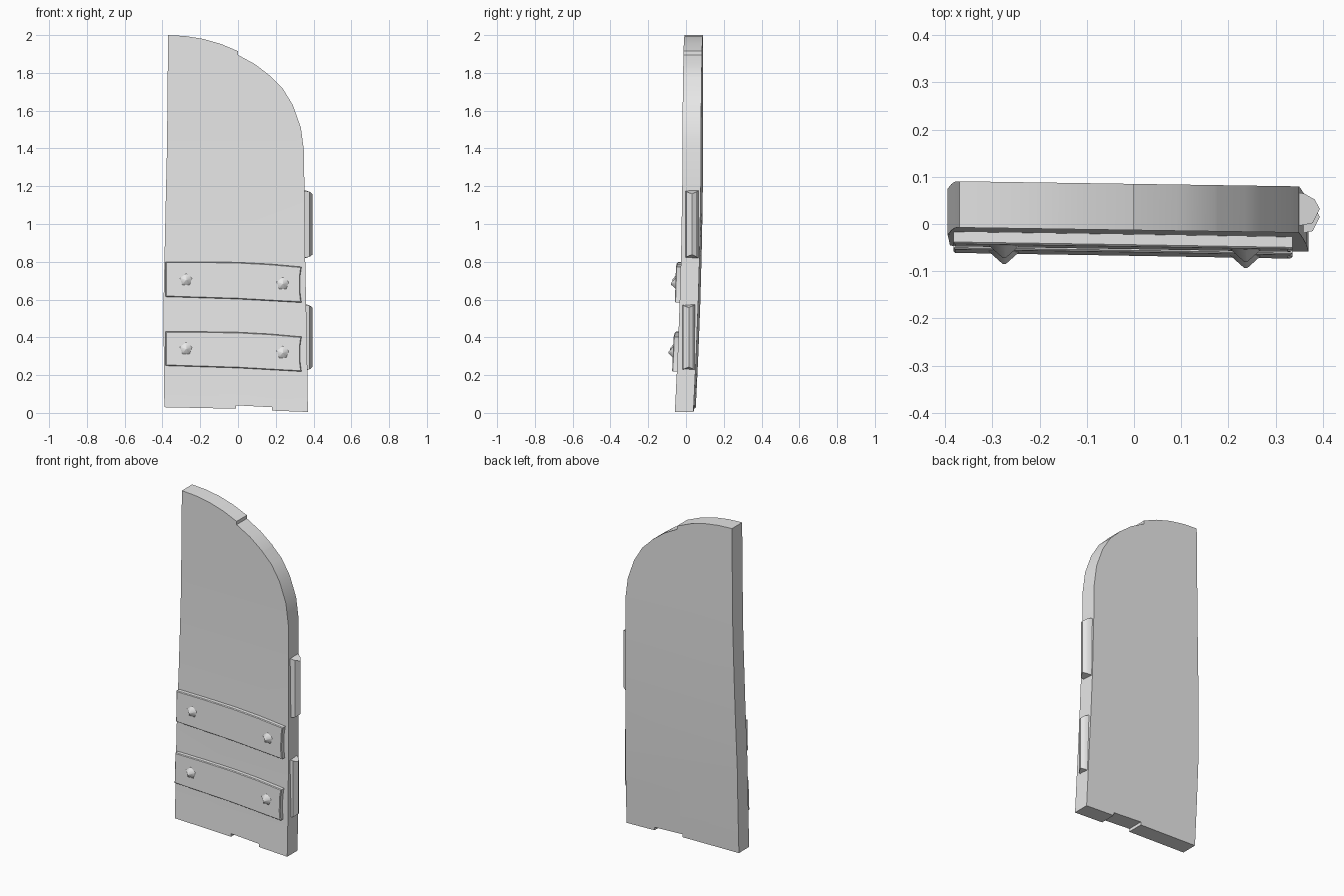
import bpy, bmesh, math
from mathutils import Matrix

if "Cube" in bpy.data.objects:
    bpy.data.objects.remove(bpy.data.objects["Cube"])

grey = bpy.data.materials.new("plain_grey")
grey.use_nodes = True
grey.diffuse_color = (0.8, 0.8, 0.8, 1)
grey.node_tree.nodes["Principled BSDF"].inputs["Base Color"].default_value = (0.8, 0.8, 0.8, 1)


def front_y(x, z):
    """Front surface of the gently warped leaf."""
    return -0.013 - 0.018 * max(0, 1.5 - z) ** 2 - 0.015 * x


def finish(name, bm, angle=30):
    bmesh.ops.recalc_face_normals(bm, faces=bm.faces)
    mesh = bpy.data.meshes.new(name)
    bm.to_mesh(mesh)
    bm.free()
    mesh.materials.append(grey)
    obj = bpy.data.objects.new(name, mesh)
    bpy.context.collection.objects.link(obj)
    bpy.ops.object.select_all(action='DESELECT')
    obj.select_set(True)
    bpy.context.view_layer.objects.active = obj
    bpy.ops.object.shade_smooth_by_angle(angle=math.radians(angle))
    return obj


def slab(name, outline, near, far, levels=(), bevel=0):
    """Extrude an x,z outline in depth, cut it at heights and warp it."""
    bm = bmesh.new()
    face = bm.faces.new([bm.verts.new((x, near, z)) for x, z in outline])
    ext = bmesh.ops.extrude_face_region(bm, geom=[face], use_keep_orig=True)
    new = [v for v in ext["geom"] if isinstance(v, bmesh.types.BMVert)]
    bmesh.ops.translate(bm, verts=new, vec=(0, far - near, 0))
    for z in levels:
        bmesh.ops.bisect_plane(bm, geom=bm.verts[:] + bm.edges[:] + bm.faces[:],
                               plane_co=(0, 0, z), plane_no=(0, 0, 1))
    bmesh.ops.recalc_face_normals(bm, faces=bm.faces)
    if bevel:
        rim = [e for e in bm.edges if all(abs(v.co.y - near) < 1e-5 for v in e.verts)]
        bmesh.ops.bevel(bm, geom=rim, offset=bevel, segments=1, affect='EDGES')
    for v in bm.verts:
        v.co.y += front_y(v.co.x, v.co.z)
    return finish(name, bm)


# Door leaf with stepped planks and a quarter-arch top
leaf = [(-0.39, 0.03), (-0.01, 0.022), (-0.01, 0.04), (0.18, 0.03), (0.18, 0.012),
        (0.37, 0.005), (0.366, 0.3), (0.356, 0.8), (0.351, 1.2), (0.35, 1.38),
        (0.333, 1.51), (0.29, 1.63), (0.235, 1.72), (0.177, 1.776), (0.172, 1.783),
        (0.09, 1.846), (0, 1.895), (0, 1.915), (-0.09, 1.953), (-0.185, 1.98),
        (-0.28, 1.995), (-0.37, 2), (-0.376, 1.4), (-0.383, 1.1), (-0.395, 0.55)]
slab("door_leaf", leaf, 0, 0.098, (0.3, 0.6, 0.9, 1.2, 1.45))

# Two straps with a pair of pointed studs each
for name, base, height in (("lower", 0.25, 0.18), ("upper", 0.615, 0.185)):
    top = base + height
    strap = [(-0.383, base), (0, base - 0.012), (0.336, base - 0.031),
             (0.329, base + 0.02), (0.329, top - 0.075), (0.336, top - 0.027),
             (0.17, top - 0.012), (0, top - 0.003), (-0.19, top), (-0.383, top)]
    slab(name + "_strap", strap, -0.026, 0.005, bevel=0.004)
    for side, x, drop in (("right", -0.275, 0), ("left", 0.237, 0.02)):
        z = base + 0.088 - drop
        bm = bmesh.new()
        bmesh.ops.create_cone(bm, segments=5, radius1=0.036, radius2=0.003,
                              depth=0.028, cap_ends=True)
        place = Matrix.Translation((x, front_y(x, z) - 0.038, z))
        bm.transform(place @ Matrix.Rotation(math.pi / 2, 4, 'X'))
        finish(f"{name}_{side}_stud", bm, 60)

# Ridged hinge knuckles on the left edge: profile x, y and end taper
profile = [(0.345, 0.066, 0), (0.36, 0.065, 0), (0.383, 0.052, 0.008),
           (0.394, 0.032, 0.018), (0.379, 0.002, 0.006), (0.345, -0.005, 0)]
for name, low, high, shift in (("lower_hinge", 0.225, 0.575, -0.017),
                               ("upper_hinge", 0.82, 1.177, 0)):
    bm = bmesh.new()
    rings = [[bm.verts.new((x, y + shift, end + sign * taper)) for x, y, taper in profile]
             for end, sign in ((low, 1), (high, -1))]
    for ring in rings:
        bm.faces.new(ring)
    for i in range(len(profile)):
        j = (i + 1) % len(profile)
        bm.faces.new((rings[0][i], rings[0][j], rings[1][j], rings[1][i]))
    finish(name, bm)
